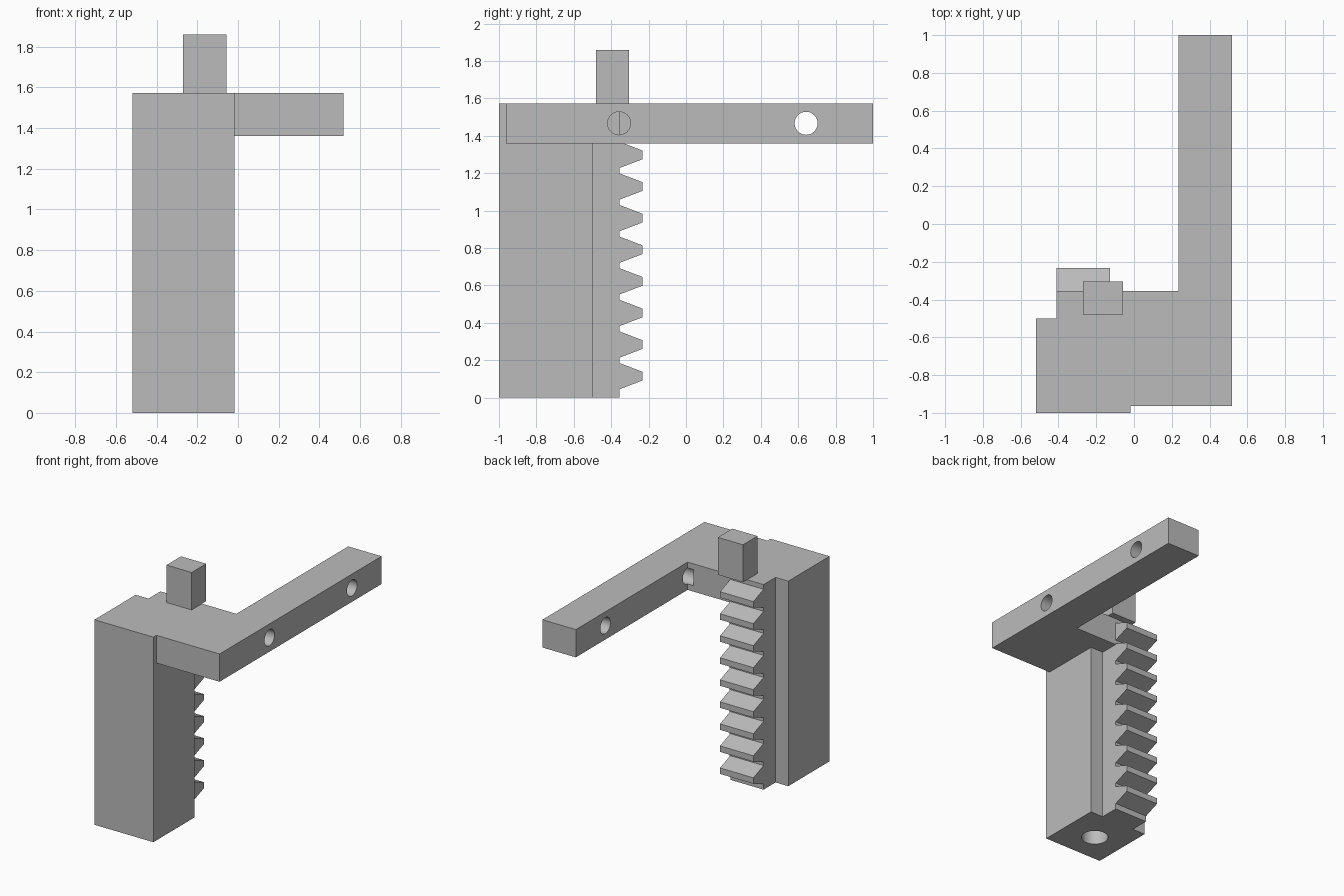
import bpy, bmesh
from mathutils import Matrix, Vector

if "Cube" in bpy.data.objects:
    bpy.data.objects.remove(bpy.data.objects["Cube"])

# plain mid-grey used on all parts
grey = bpy.data.materials.new("mid_grey")
grey.diffuse_color = (0.5, 0.5, 0.5, 1)
grey.use_nodes = True
grey.node_tree.nodes["Principled BSDF"].inputs["Base Color"].default_value = grey.diffuse_color


def prism(name, profile, to3d, direction):
    """Extrude a closed 2D profile along a direction."""
    bm = bmesh.new()
    face = bm.faces.new([bm.verts.new(to3d(*p)) for p in profile])
    out = bmesh.ops.extrude_face_region(bm, geom=[face])
    moved = [g for g in out["geom"] if isinstance(g, bmesh.types.BMVert)]
    bmesh.ops.translate(bm, verts=moved, vec=Vector(direction))
    bmesh.ops.recalc_face_normals(bm, faces=bm.faces)
    return finish(name, bm)


def finish(name, bm):
    mesh = bpy.data.meshes.new(name)
    bm.to_mesh(mesh)
    bm.free()
    mesh.materials.append(grey)
    obj = bpy.data.objects.new(name, mesh)
    bpy.context.collection.objects.link(obj)
    return obj


def box_profile(a0, a1, b0, b1):
    return [(a0, b0), (a1, b0), (a1, b1), (a0, b1)]


def drill(target, name, centre, radius, depth, axis):
    """Cut a round hole centred at a point along the x or z axis."""
    bm = bmesh.new()
    rot = Matrix.Rotation(1.5707963, 4, 'Y') if axis == 'X' else Matrix()
    bmesh.ops.create_cone(bm, cap_ends=True, segments=40, radius1=radius, radius2=radius,
                          depth=depth, matrix=Matrix.Translation(centre) @ rot)
    cutter = finish(name, bm)
    mod = target.modifiers.new(name, 'BOOLEAN')
    mod.operation, mod.solver, mod.object = 'DIFFERENCE', 'EXACT', cutter
    bpy.context.view_layer.objects.active = target
    bpy.ops.object.modifier_apply(modifier=name)
    bpy.data.objects.remove(cutter)


TOP, ARM_Z = 1.573, 1.36

# main column with a blind hole in its foot
column = prism("column", box_profile(-0.518, -0.018, -1.0, -0.5),
               lambda x, y: (x, y, 0), (0, 0, TOP))
drill(column, "foot_hole", (-0.275, -0.765, 0), 0.095, 0.8, 'Z')

# toothed rack on the back of the column
rack_profile = [(-0.5, 0), (-0.355, 0)]
for i in range(9):
    z = 0.115 + i * 0.169
    rack_profile += [(-0.355, z - 0.07), (-0.232, z - 0.023),
                     (-0.232, z + 0.023), (-0.355, z + 0.07)]
rack_profile += [(-0.355, TOP), (-0.5, TOP)]
prism("toothed_rack", rack_profile, lambda y, z: (-0.41, y, z), (0.283, 0, 0))

# side bracket with long arm and two cross holes
bracket = prism("bracket_arm",
                [(-0.018, -0.963), (0.518, -0.963), (0.518, 1), (0.235, 1),
                 (0.235, -0.355), (-0.127, -0.355), (-0.127, -0.5), (-0.018, -0.5)],
                lambda x, y: (x, y, ARM_Z), (0, 0, TOP - ARM_Z))
for i, y in enumerate((-0.358, 0.642)):
    drill(bracket, f"arm_hole_{i}", (0.385, y, 1.467), 0.0615, 0.4, 'X')

# square peg on top
prism("top_peg", box_profile(-0.27, -0.057, -0.48, -0.305),
      lambda x, y: (x, y, TOP), (0, 0, 0.287))

# smooth hole walls, sharp edges elsewhere
for obj in (column, bracket):
    bpy.ops.object.select_all(action='DESELECT')
    obj.select_set(True)
    bpy.context.view_layer.objects.active = obj
    bpy.ops.object.shade_smooth_by_angle()
